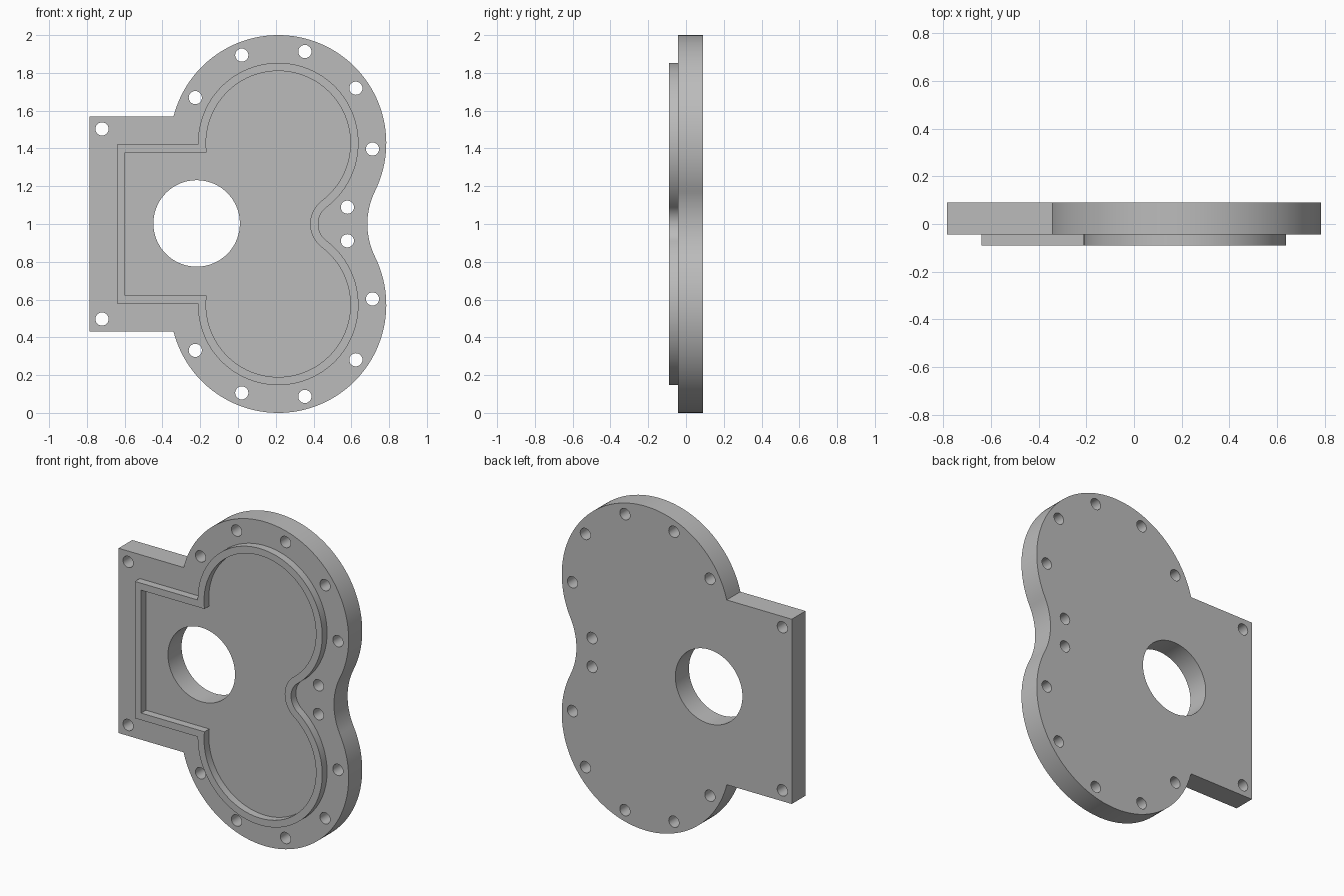
import bpy, bmesh
from math import sin, cos, pi, sqrt, asin, atan2

cube = bpy.data.objects.get("Cube")
if cube:
    bpy.data.objects.remove(cube, do_unlink=True)

metal = bpy.data.materials.new("grey metal")
metal.use_nodes = True
grey = (0.5, 0.5, 0.5, 1)
metal.diffuse_color = grey
metal.node_tree.nodes["Principled BSDF"].inputs["Base Color"].default_value = grey

LOBE_X, LOBE_DZ = 0.213, 0.428   # lobe centre, measured from the middle height z = 1


def arc(cx, cz, r, a0, a1, n):
    return [(cx + r * cos(a0 + (a1 - a0) * i / n),
             cz + r * sin(a0 + (a1 - a0) * i / n)) for i in range(n + 1)]


def circle(cx, cz, r, n):
    return arc(cx, cz, r, 0, 2 * pi, n)[:-1]


def outline(r, waist_r, box_x, box_dz):
    """Two round lobes blended by a waist fillet, joined to a square end."""
    waist_x = LOBE_X + sqrt((r + waist_r) ** 2 - LOBE_DZ ** 2)
    a = atan2(-LOBE_DZ, waist_x - LOBE_X)
    end = pi - asin((box_dz - LOBE_DZ) / r)
    half = arc(waist_x, 0, waist_r, pi, pi + a, 14)
    half += arc(LOBE_X, LOBE_DZ, r, a, end, 64)[1:]
    half.append((box_x, box_dz))
    loop = half + [(x, -z) for x, z in reversed(half[1:])]
    return [(x, z + 1) for x, z in loop]


def slab(name, loops, y0, y1):
    """Fill the first loop, leave the others as holes, and extrude along y."""
    bm = bmesh.new()
    for loop in loops:
        vs = [bm.verts.new((x, y0, z)) for x, z in loop]
        for i, v in enumerate(vs):
            bm.edges.new((v, vs[i - 1]))
    bmesh.ops.triangle_fill(bm, edges=bm.edges[:], use_beauty=True, normal=(0, -1, 0))
    out = bmesh.ops.extrude_face_region(bm, geom=bm.faces[:], use_keep_orig=True)
    for v in out["geom"]:
        if isinstance(v, bmesh.types.BMVert):
            v.co.y = y1
    bmesh.ops.recalc_face_normals(bm, faces=bm.faces[:])
    mesh = bpy.data.meshes.new(name)
    bm.to_mesh(mesh)
    bm.free()
    mesh.materials.append(metal)
    ob = bpy.data.objects.new(name, mesh)
    bpy.context.collection.objects.link(ob)
    bpy.ops.object.select_all(action='DESELECT')
    ob.select_set(True)
    bpy.context.view_layer.objects.active = ob
    bpy.ops.object.shade_smooth_by_angle(angle=pi / 6)
    return ob


# Bolt holes of the upper half, mirrored to the lower half
bolts = [(-0.72, 0.503), (-0.226, 0.669), (0.02, 0.894), (0.354, 0.913),
         (0.624, 0.719), (0.712, 0.397), (0.579, 0.089)]
holes = [circle(x, 1 + s * dz, 0.035, 24) for x, dz in bolts for s in (1, -1)]

# Flange plate with the shaft opening
shaft = circle(-0.219, 1.003, 0.229, 72)
slab("flange_plate", [outline(0.572, 0.394, -0.785, 0.57), shaft] + holes, -0.043, 0.09)

# Raised locating rim on the front
slab("locating_rim", [outline(0.425, 0.1115, -0.64, 0.422),
                      outline(0.382, 0.1545, -0.598, 0.379)], -0.09, -0.04)
